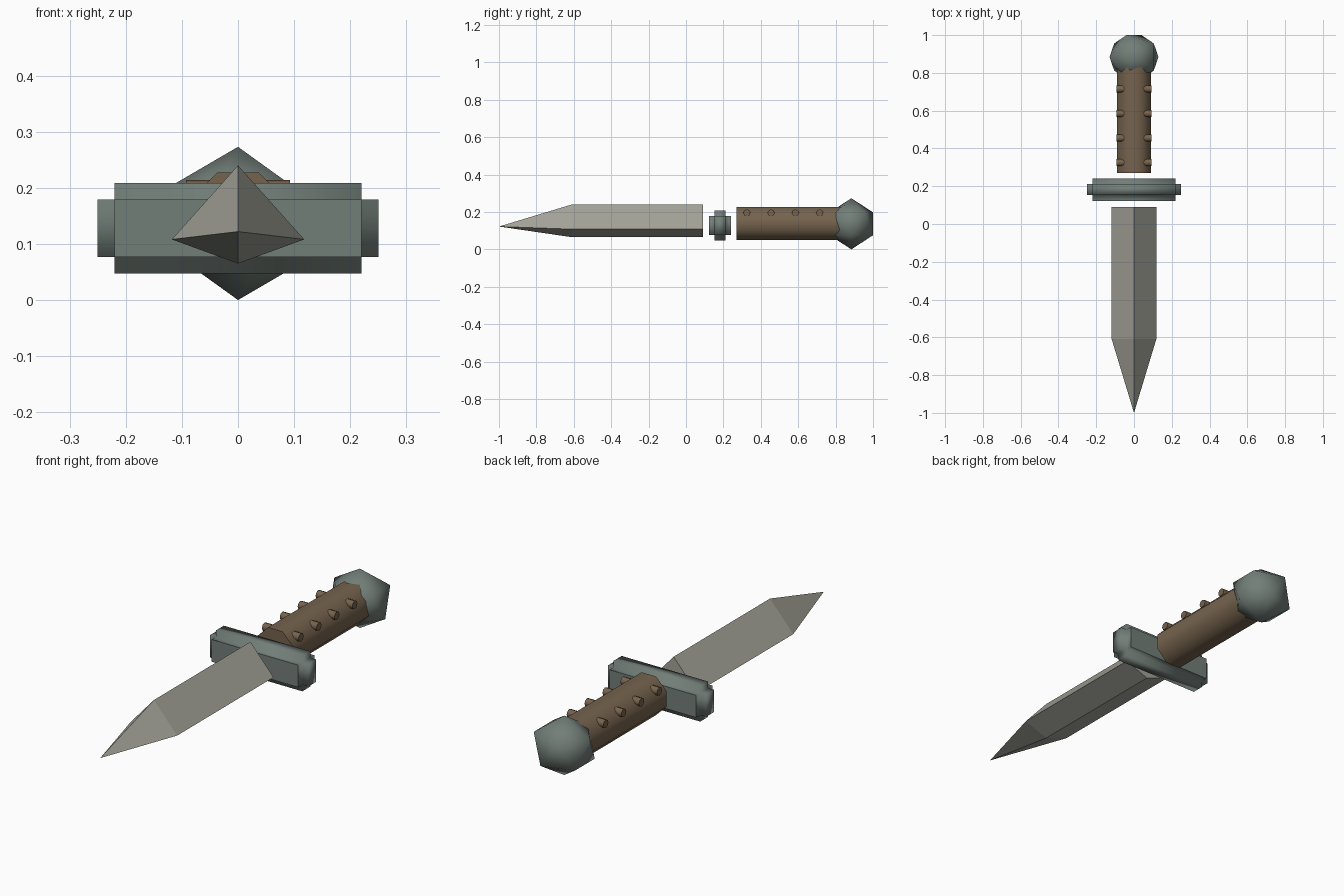
import bpy
import bmesh
from math import pi, radians

if "Cube" in bpy.data.objects:
    bpy.data.objects.remove(bpy.data.objects["Cube"], do_unlink=True)


def material(name, color):
    m = bpy.data.materials.new(name)
    m.use_nodes = True
    m.diffuse_color = (*color, 1)
    bsdf = next(n for n in m.node_tree.nodes if n.type == "BSDF_PRINCIPLED")
    bsdf.inputs["Base Color"].default_value = (*color, 1)
    bsdf.inputs["Roughness"].default_value = 0.7
    return m


steel = material("pale steel", (0.37, 0.37, 0.32))
iron = material("green grey iron", (0.17, 0.21, 0.19))
leather = material("brown leather", (0.18, 0.125, 0.075))


def from_bmesh(name, bm, mat):
    bmesh.ops.recalc_face_normals(bm, faces=bm.faces[:])
    mesh = bpy.data.meshes.new(name)
    bm.to_mesh(mesh)
    bm.free()
    ob = bpy.data.objects.new(name, mesh)
    bpy.context.collection.objects.link(ob)
    mesh.materials.append(mat)
    return ob


def finish(name, mat):
    ob = bpy.context.object
    ob.name = name
    ob.data.materials.append(mat)
    bpy.ops.object.shade_smooth_by_angle(angle=radians(50))
    return ob


# Blade: kite section extruded along y, drawn to a point at the front
bm = bmesh.new()
kite = [(0, 0.24), (0.118, 0.108), (0, 0.065), (-0.118, 0.108)]
back = [bm.verts.new((x, 0.09, z)) for x, z in kite]
front = [bm.verts.new((x, -0.61, z)) for x, z in kite]
tip = bm.verts.new((0, -1, 0.122))
bm.faces.new(back)
for i in range(4):
    j = (i + 1) % 4
    bm.faces.new((back[i], back[j], front[j], front[i]))
    bm.faces.new((front[i], front[j], tip))
from_bmesh("blade", bm, steel)

# Guard: a bar with a raised plate on every side
bm = bmesh.new()
bmesh.ops.create_cube(bm, size=2)
bmesh.ops.scale(bm, vec=(0.22, 0.029, 0.051), verts=bm.verts[:])
bm.normal_update()
bmesh.ops.inset_individual(bm, faces=bm.faces[:], thickness=0, depth=0.03)
bmesh.ops.translate(bm, vec=(0, 0.182, 0.128), verts=bm.verts[:])
bm.normal_update()
for f in bm.faces:
    flat_plate = abs(f.normal.y) > 0.9 and abs(f.calc_center_median().y - 0.182) > 0.05
    f.smooth = not flat_plate
from_bmesh("guard", bm, iron)

# Grip: octagonal handle
bpy.ops.mesh.primitive_cylinder_add(vertices=8, radius=0.096, depth=0.57,
                                    location=(0, 0.555, 0.139),
                                    rotation=(pi / 2, pi / 8, 0))
finish("grip", leather)

# Cross pins poking out of both upper sides of the grip
for i in range(4):
    bpy.ops.mesh.primitive_cylinder_add(vertices=8, radius=0.019, depth=0.186,
                                        location=(0, 0.325 + 0.13 * i, 0.195),
                                        rotation=(0, pi / 2, 0))
    finish(f"grip_pin_{i + 1}", leather)

# Pommel: smooth-shaded icosahedron
bpy.ops.mesh.primitive_ico_sphere_add(subdivisions=1, radius=0.1365,
                                      location=(0, 0.884, 0.1365),
                                      rotation=(0, 0, pi))
bpy.context.object.scale = (1.06, 1, 1)
finish("pommel", iron)
